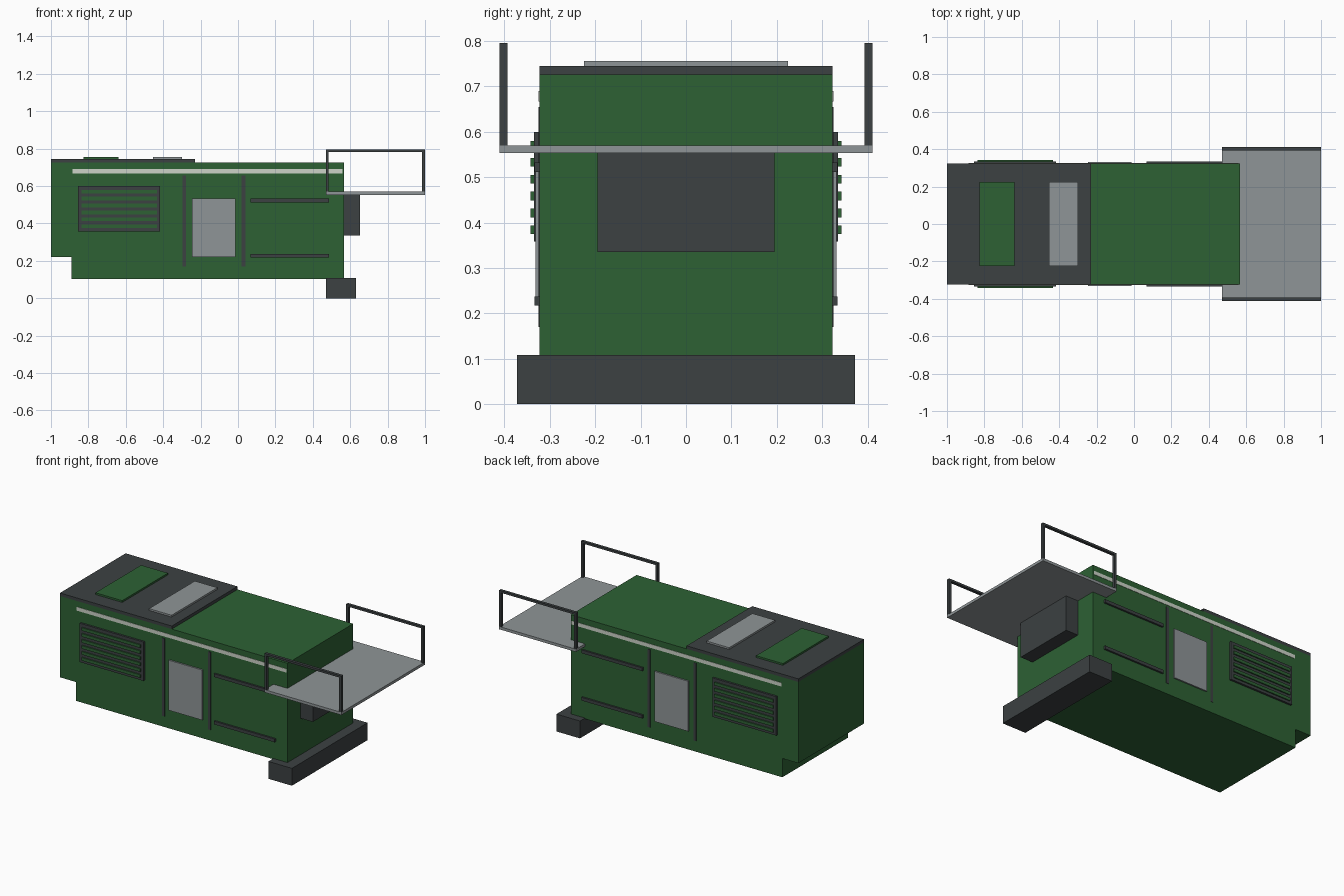
import bpy, bmesh

if "Cube" in bpy.data.objects:
    bpy.data.objects.remove(bpy.data.objects["Cube"])


def srgb(r, g, b):
    def lin(c):
        c /= 255
        return c / 12.92 if c <= 0.04045 else ((c + 0.055) / 1.055) ** 2.4
    return (lin(r), lin(g), lin(b), 1)


def material(name, rgb):
    m = bpy.data.materials.new(name)
    m.diffuse_color = srgb(*rgb)
    m.use_nodes = True
    m.node_tree.nodes["Principled BSDF"].inputs["Base Color"].default_value = m.diffuse_color
    return m


GREEN = material("green_paint", (45, 97, 52))
DARK = material("dark_grey", (60, 65, 66))
GREY = material("light_grey", (143, 149, 151))
CREAM = material("pale_stripe", (205, 212, 200))


def finish(name, bm, mat):
    bmesh.ops.recalc_face_normals(bm, faces=bm.faces)
    mesh = bpy.data.meshes.new(name)
    bm.to_mesh(mesh)
    bm.free()
    mesh.materials.append(mat)
    ob = bpy.data.objects.new(name, mesh)
    bpy.context.collection.objects.link(ob)
    return ob


def box(name, x, y, z, mat):
    """Box spanning the given (min, max) ranges."""
    bm = bmesh.new()
    bmesh.ops.create_cube(bm, size=1)
    for v in bm.verts:
        v.co = [r[0] if c < 0 else r[1] for c, r in zip(v.co, (x, y, z))]
    return finish(name, bm, mat)


W = 0.323  # half width of the body

# Body: side profile with a step under the rear end, extruded across the width
bm = bmesh.new()
profile = [(-1, 0.22), (-0.89, 0.22), (-0.89, 0.103), (0.567, 0.103), (0.567, 0.726), (-1, 0.726)]
face = bm.faces.new([bm.verts.new((x, -W, z)) for x, z in profile])
side = bmesh.ops.extrude_face_region(bm, geom=[face])
for v in side["geom"]:
    if isinstance(v, bmesh.types.BMVert):
        v.co.y = W
finish("body", bm, GREEN)

# Roof cover with two hatches
box("roof_cover", (-1, -0.23), (-W, W), (0.726, 0.745), DARK)
box("roof_hatch_green", (-0.825, -0.64), (-0.225, 0.225), (0.74, 0.756), GREEN)
box("roof_hatch_grey", (-0.455, -0.30), (-0.225, 0.225), (0.74, 0.756), GREY)

# End platform, box below it and bumper
box("platform", (0.47, 1), (-0.411, 0.411), (0.553, 0.57), GREY)
box("end_box", (0.56, 0.652), (-0.195, 0.195), (0.335, 0.555), DARK)
box("bumper", (0.47, 0.632), (-0.372, 0.372), (0, 0.108), DARK)

# Details repeated on both sides
for label, s in (("front", -1), ("back", 1)):
    def side_box(name, x, depth, z, mat, inner=W - 0.005):
        return box(f"{label}_{name}", x, sorted((s * inner, s * depth)), z, mat)

    side_box("stripe", (-0.885, 0.56), 0.325, (0.667, 0.69), CREAM)
    side_box("door", (-0.247, -0.014), 0.332, (0.22, 0.532), GREY)
    for i, x in enumerate((-0.297, 0.02)):
        side_box(f"door_post_{i + 1}", (x, x + 0.019), 0.325, (0.17, 0.655), DARK)
    for i, z in enumerate((0.217, 0.512)):
        side_box(f"side_bar_{i + 1}", (0.068, 0.487), 0.334, (z, z + 0.02), DARK)

    # Louvred vent
    side_box("vent_panel", (-0.856, -0.416), 0.335, (0.358, 0.6), DARK)
    for i in range(6):
        z = 0.384 + 0.0373 * i
        side_box(f"vent_slat_{i + 1}", (-0.838, -0.434), 0.342, (z - 0.0095, z + 0.0095), GREEN)

    # Platform railing
    for i, x in enumerate((0.47, 0.985)):
        side_box(f"rail_post_{i + 1}", (x, x + 0.015), 0.411, (0.565, 0.795), DARK, 0.393)
    side_box("rail_top", (0.47, 1), 0.411, (0.783, 0.796), DARK, 0.393)
